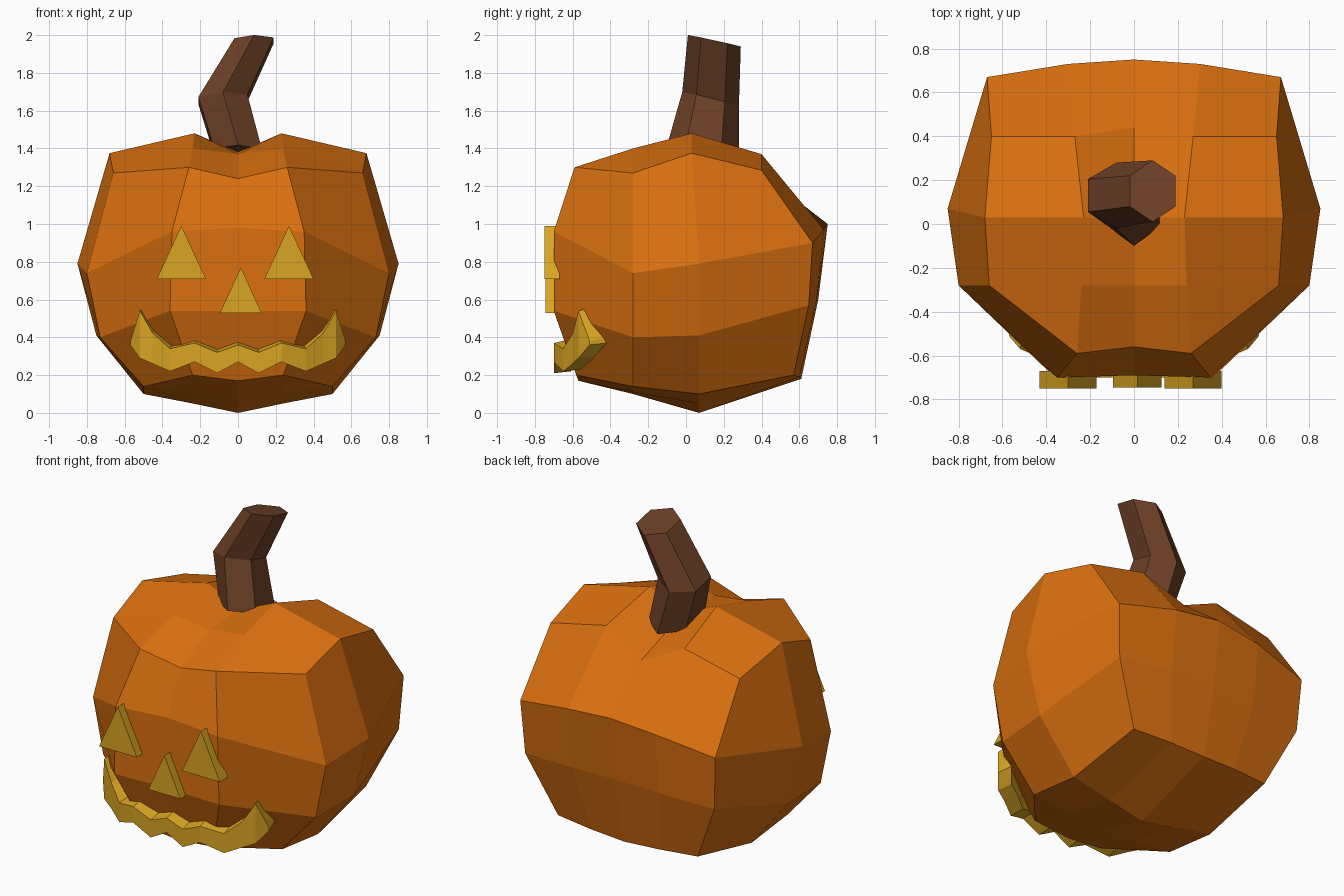
import bpy, bmesh, math

if "Cube" in bpy.data.objects:
    bpy.data.objects.remove(bpy.data.objects["Cube"])


def material(name, rgb):
    m = bpy.data.materials.new(name)
    m.diffuse_color = (*rgb, 1)
    m.use_nodes = True
    m.node_tree.nodes["Principled BSDF"].inputs["Base Color"].default_value = m.diffuse_color
    return m


ORANGE = material("orange", (0.70, 0.162, 0.005))
BROWN = material("brown", (0.15, 0.051, 0.019))
GOLD = material("gold", (0.70, 0.376, 0.016))


def build(name, verts, faces, mat, mirror=False):
    """Flat-shaded mesh; optionally mirrored and welded across x = 0."""
    bm = bmesh.new()
    for side in ((1, -1) if mirror else (1,)):
        vs = [bm.verts.new((x * side, y, z)) for x, y, z in verts]
        for f in faces:
            bm.faces.new([vs[i] for i in f])
    bmesh.ops.remove_doubles(bm, verts=bm.verts, dist=0.0005)
    bmesh.ops.recalc_face_normals(bm, faces=bm.faces)
    me = bpy.data.meshes.new(name)
    bm.to_mesh(me)
    bm.free()
    me.materials.append(mat)
    ob = bpy.data.objects.new(name, me)
    bpy.context.collection.objects.link(ob)
    return ob


# Pumpkin body: right half rings from front centre round to back centre
rings = [
    [(0, -.57, .17), (.24, -.58, .20), (.50, -.28, .14), (.50, .07, .10),
     (.48, .57, .20), (.23, .60, .19), (0, .61, .18)],
    [(0, -.69, .54), (.36, -.70, .54), (.73, -.28, .40), (.75, .07, .41),
     (.65, .65, .57), (.30, .69, .59), (0, .70, .60)],
    [(0, -.69, .98), (.35, -.70, .96), (.80, -.28, .74), (.85, .07, .79),
     (.67, .67, .90), (.30, .73, .97), (0, .75, 1.0)],
    [(0, -.56, 1.24), (.26, -.59, 1.30), (.66, -.28, 1.27), (.68, .03, 1.375),
     (.65, .40, 1.285), (.27, .40, 1.37), (0, .44, 1.24)],
]
# Inner points of the bottom and top caps
caps = [
    [(0, -.28, .10), (.24, -.28, .11), (0, .07, 0), (.24, .07, .05)],
    [(0, -.28, 1.37), (.24, -.28, 1.40), (0, .03, 1.38), (.23, .03, 1.48)],
]
verts = [p for r in rings for p in r]
faces = [(r * 7 + i, r * 7 + i + 1, r * 7 + i + 8, r * 7 + i + 7)
         for r in range(3) for i in range(6)]
for ring, cap in zip((0, 3), caps):
    f, fs, sf, sm, bc, bs, b = range(ring * 7, ring * 7 + 7)
    c = len(verts)
    verts += cap
    faces += [(f, fs, c + 1, c), (fs, sf, c + 1), (sf, sm, c + 3, c + 1),
              (c, c + 1, c + 3, c + 2), (sm, bc, bs, c + 3), (c + 2, c + 3, bs, b)]
build("pumpkin_body", verts, faces, ORANGE, mirror=True)

# Stem: bent six-sided tube; centre, radii, tilt along x and y
sections = [((0, .09, 1.38), .145, .19, 0, -.2),
            ((-.08, .13, 1.66), .15, .15, .05, -.25),
            ((.085, .15, 1.97), .12, .14, .02, -.22)]
N = 6
verts = []
for (cx, cy, cz), rx, ry, tx, ty in sections:
    for k in range(N):
        a = math.radians(-90 + 360 * k / N)
        dx, dy = rx * math.cos(a), ry * math.sin(a)
        verts.append((cx + dx, cy + dy, cz + tx * dx + ty * dy))
faces = [(r * N + k, r * N + (k + 1) % N, r * N + N + (k + 1) % N, r * N + N + k)
         for r in range(2) for k in range(N)]
faces += [tuple(range(N)), tuple(range(2 * N, 3 * N))]
build("stem", verts, faces, BROWN)


# Eyes and nose: triangular prisms
def triangle(name, cx, half, z0, z1, y0, y1):
    pts = [(cx - half, z0), (cx + half, z0), (cx, z1)]
    v = [(x, y, z) for y in (y0, y1) for x, z in pts]
    build(name, v, [(0, 1, 2), (3, 4, 5), (0, 1, 4, 3), (1, 2, 5, 4), (2, 0, 3, 5)], GOLD)


triangle("left_eye", -.30, .13, .71, .99, -.75, -.67)
triangle("right_eye", .27, .13, .71, .99, -.75, -.67)
triangle("nose", .015, .11, .53, .77, -.745, -.66)

# Mouth: zigzag strip wrapped round the front (x, y, top z, bottom z)
mouth = [(0, -.70, .36, .27), (.11, -.70, .32, .21), (.23, -.70, .37, .27),
         (.36, -.65, .34, .22), (.45, -.60, .42, .26), (.52, -.57, .54, .29),
         (.57, -.51, .38, .36)]
verts = []
for x, y, zt, zb in mouth:
    xb, yb = x * .96, y + .09
    verts += [(x, y, zt), (x, y, zb), (xb, yb, zb + .01), (xb, yb, zt + .02)]
faces = [(i * 4 + k, i * 4 + (k + 1) % 4, i * 4 + 4 + (k + 1) % 4, i * 4 + 4 + k)
         for i in range(len(mouth) - 1) for k in range(4)]
e = len(verts) - 4
faces.append((e, e + 1, e + 2, e + 3))
build("mouth", verts, faces, GOLD, mirror=True)
